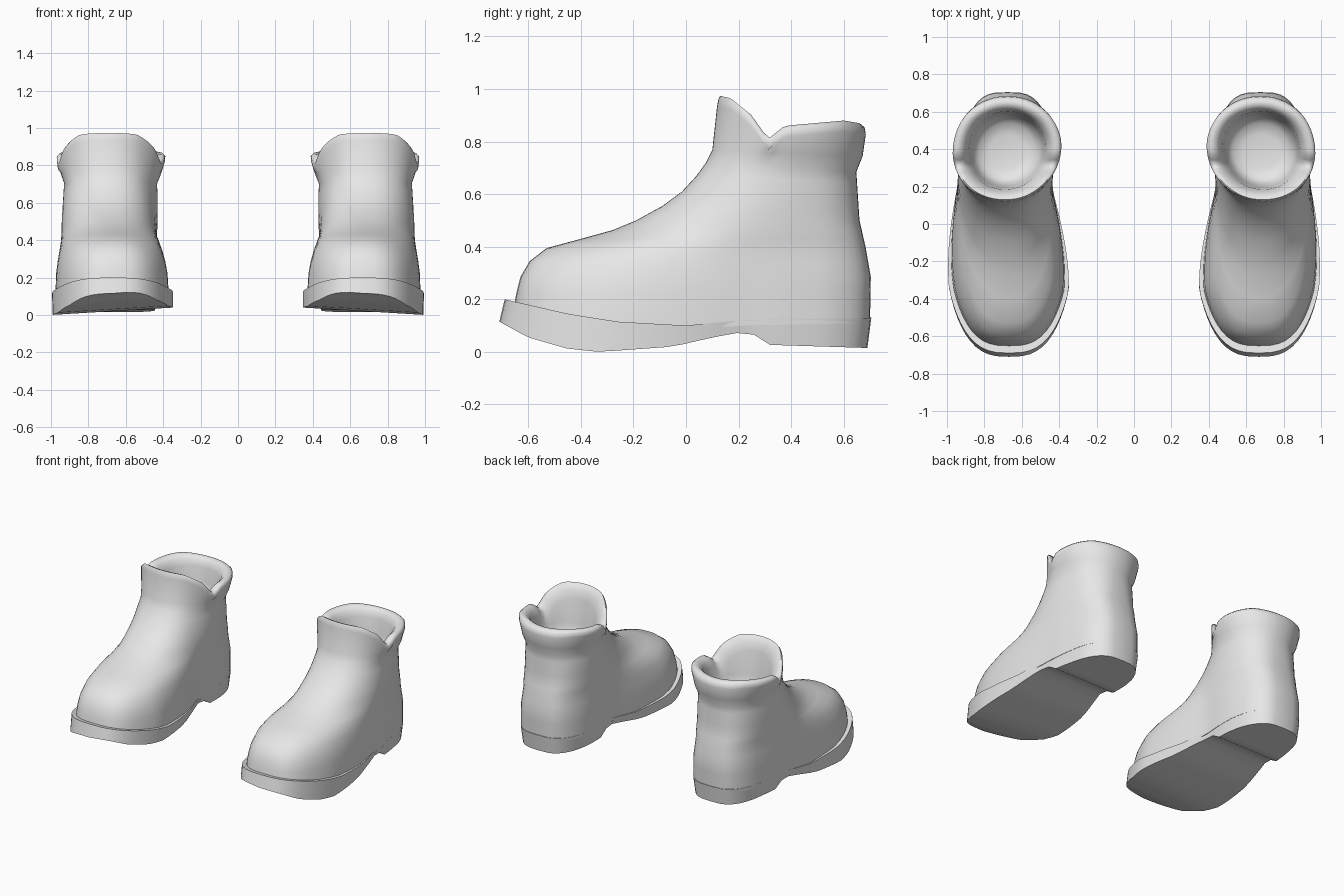
import bpy, bmesh, math

if "Cube" in bpy.data.objects:
    bpy.data.objects.remove(bpy.data.objects["Cube"])

N = 64  # points around every ring

leather = bpy.data.materials.new("plain_grey")
leather.diffuse_color = (0.8, 0.8, 0.8, 1)
leather.use_nodes = True
leather.node_tree.nodes["Principled BSDF"].inputs["Base Color"].default_value = leather.diffuse_color


def table(pts, v):
    """Piecewise linear lookup."""
    if v <= pts[0][0]:
        return pts[0][1]
    for (a, p), (b, q) in zip(pts, pts[1:]):
        if v <= b:
            return p + (q - p) * (v - a) / (b - a)
    return pts[-1][1]


# side profiles as (y, z), and the centre line as (y, x)
BOTTOM = [(-.71, .115), (-.6, .055), (-.45, .012), (-.33, .0), (-.05, .02),
          (.1, .055), (.2, .073), (.255, .068), (.31, .027), (.69, .015)]
WELT = [(-.69, .2), (-.45, .145), (-.26, .115), (0, .1), (.2, .12), (.7, .13)]
RIM = [(.125, .975), (.17, .965), (.25, .9), (.312, .81), (.375, .86), (.6, .88), (.66, .87)]
CENTRE = [(-.35, .668), (.18, .692), (.45, .676)]
# heel profile and heel roundness by height
HEEL = [(.1, .697), (.28, .704), (.4, .683), (.5, .66), (.7, .647)]
HEEL_ROUND = [(.2, .6), (.45, .65), (.7, .88)]


def bottom_z(x, y):
    # inner side of the forefoot is slightly lifted
    lift = .04 * max(0, (.668 - x) / .33) * table([(-.3, 1), (.2, 0)], y)
    return table(BOTTOM, y) + lift


def welt_z(x, y):
    return table(WELT, y)


def seam_z(x, y):
    return table(WELT, y) - .02


def rim_z(drop):
    return lambda x, y: table(RIM, y) - drop


def ring(yf, yb, wf, wb, pf, pb, z, flare=0):
    """Egg outline from yf to yb; z is a function or a (front, back) pair."""
    pts = []
    for i in range(N):
        t = 2 * math.pi * i / N
        c, s = math.cos(t), math.sin(t)
        y = (yf + yb) / 2 - (yb - yf) / 2 * c
        p = pf if c > 0 else pb
        width = table([(-.35, wf), (.2, wb), (.55, wb + flare)], y)
        half = 0 if abs(s) < 1e-6 else width * abs(s) ** p
        x = table(CENTRE, y) + math.copysign(half, s)
        h = z(x, y) if callable(z) else z[0] + (z[1] - z[0]) * (y - yf) / (yb - yf)
        pts.append((x, y, h))
    return pts


def foot_ring(yf, zf, width, roundness):
    """Ring that starts on the instep and ends on the heel profile."""
    zb = min(zf, .5 + .84 * (zf - .5)) if zf > .5 else zf
    return ring(yf, table(HEEL, zb), width, table([(.25, .258), (.7, .247)], zb),
                roundness, table(HEEL_ROUND, zb), (zf, zb),
                table([(.3, .028), (.7, .0)], zb))


def loft(name, rings, side, angle):
    """Skin the rings and close both ends with strips across the outline."""
    bm = bmesh.new()
    vs = [[bm.verts.new((x * side, y, z)) for x, y, z in r] for r in rings]
    for a, b in zip(vs, vs[1:]):
        for i in range(N):
            j = (i + 1) % N
            bm.faces.new((a[i], a[j], b[j], b[i]))
    h = N // 2
    for r in (vs[0], vs[-1]):
        bm.faces.new((r[0], r[1], r[-1]))
        for i in range(1, h - 1):
            bm.faces.new((r[i], r[i + 1], r[N - i - 1], r[N - i]))
        bm.faces.new((r[h - 1], r[h], r[h + 1]))
    bmesh.ops.recalc_face_normals(bm, faces=bm.faces)
    me = bpy.data.meshes.new(name)
    bm.to_mesh(me)
    bm.free()
    me.materials.append(leather)
    ob = bpy.data.objects.new(name, me)
    bpy.context.collection.objects.link(ob)
    bpy.ops.object.select_all(action='DESELECT')
    ob.select_set(True)
    bpy.context.view_layer.objects.active = ob
    bpy.ops.object.shade_smooth_by_angle(angle=math.radians(angle))


# sole with raised heel and toe spring
sole = [
    ring(-.71, .69, .352, .25, .71, .6, bottom_z, .028),
    ring(-.69, .705, .357, .258, .71, .6, welt_z, .03),
]

# foot and shaft: instep y, instep z, width, roundness
upper = [ring(-.655, .70, .336, .257, .69, .6, seam_z, .03)]
upper += [foot_ring(*r) for r in [
    (-.645, .225, .328, .69),
    (-.63, .285, .316, .7),
    (-.595, .345, .298, .74),
    (-.53, .395, .275, .82),
    (-.40, .43, .25, .88),
    (-.28, .463, .235, .9),
    (-.19, .50, .23, .88),
    (-.09, .555, .23, .85),
    (-.015, .61, .24, .85),
    (.04, .67, .245, .85),
    (.076, .72, .25, .88),
]]

# rolled cuff with a high tongue and side notches: front y, back y, width, drop
upper.append(ring(.1, .672, .268, .268, .94, .92, (.768, .745)))
for yf, yb, w, drop in [
    (.118, .684, .288, .042),
    (.123, .679, .29, .015),
    (.13, .66, .277, 0),
    (.143, .637, .25, .002),
    (.165, .615, .225, .025),
    (.185, .602, .208, .065),
]:
    upper.append(ring(yf, yb, w, w, .96, .94, rim_z(drop)))

# hollow inside, narrowing to a rounded floor
for yf, yb, z in [(.2, .59, .715), (.215, .575, .65), (.24, .54, .61), (.29, .48, .595)]:
    w = (yb - yf) / 2
    upper.append(ring(yf, yb, w, w, 1, 1, (z, z)))

for side, label in ((1, "left"), (-1, "right")):
    loft(label + "_boot_sole", sole, side, 40)
    loft(label + "_boot_upper", upper, side, 65)
